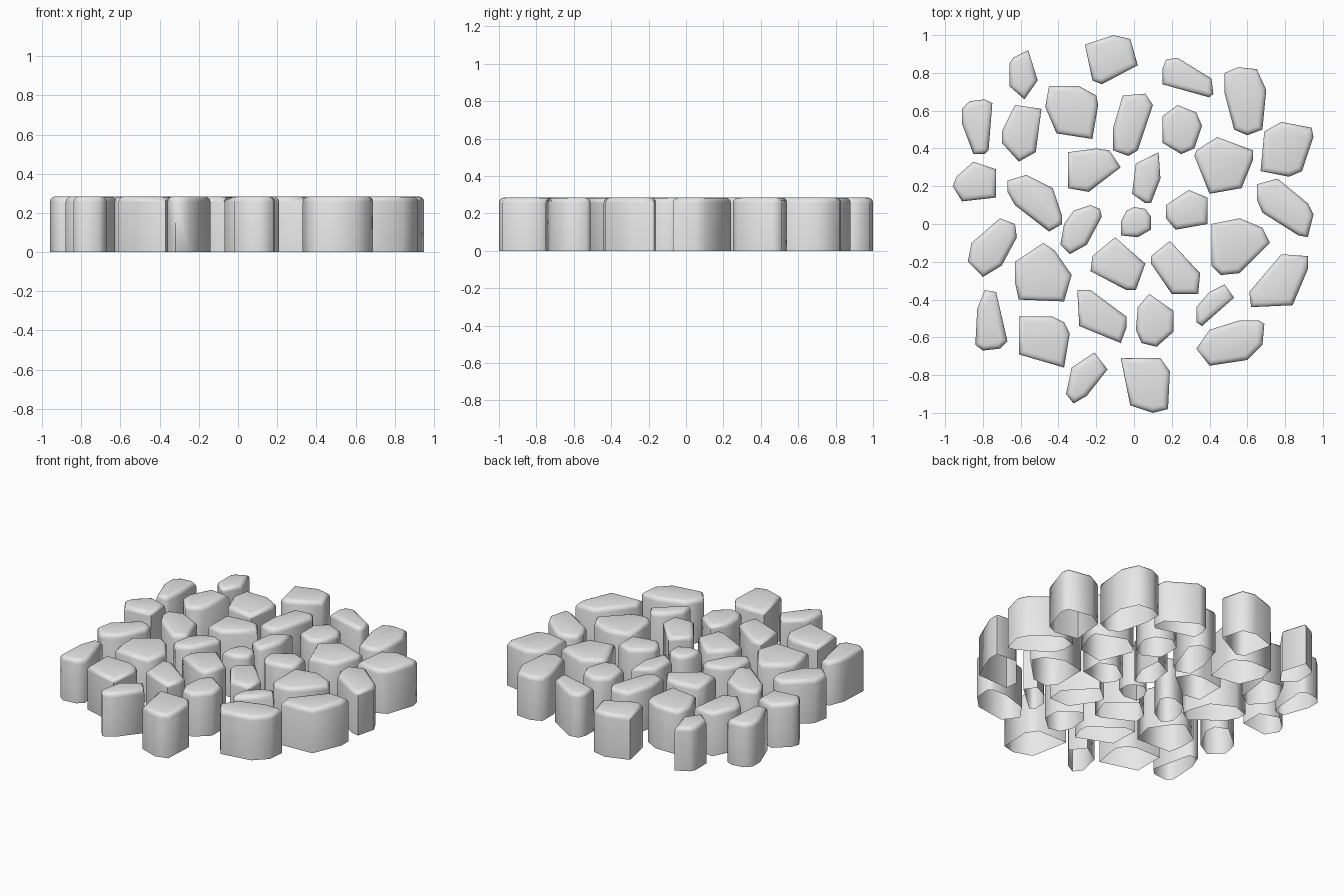
import bpy
import bmesh
import math

cube = bpy.data.objects.get("Cube")
if cube:
    bpy.data.objects.remove(cube, do_unlink=True)

HEIGHT = 0.285
ROUNDING = 0.028

# Single stone colour
grey = bpy.data.materials.new("stone grey")
grey.use_nodes = True
grey.diffuse_color = (0.8, 0.8, 0.8, 1)
grey.node_tree.nodes["Principled BSDF"].inputs["Base Color"].default_value = grey.diffuse_color

stones = []


def stone(name, *outline):
    """Hollow upright stone: extruded outline, open below, with a rounded top rim."""
    bm = bmesh.new()
    base = bm.faces.new([bm.verts.new((x, y, 0)) for x, y in outline])
    extruded = bmesh.ops.extrude_face_region(bm, geom=[base], use_keep_orig=True)["geom"]
    top = [v for v in extruded if isinstance(v, bmesh.types.BMVert)]
    bmesh.ops.translate(bm, verts=top, vec=(0, 0, HEIGHT))
    bmesh.ops.recalc_face_normals(bm, faces=bm.faces)
    floor = [f for f in bm.faces if all(v.co.z < HEIGHT / 2 for v in f.verts)]
    bmesh.ops.delete(bm, geom=floor, context='FACES_ONLY')
    rim = [e for e in bm.edges if all(v.co.z > HEIGHT / 2 for v in e.verts)]
    bmesh.ops.bevel(bm, geom=rim, offset=ROUNDING, segments=3, profile=0.5,
                    affect='EDGES', clamp_overlap=True)
    mesh = bpy.data.meshes.new(name)
    bm.to_mesh(mesh)
    bm.free()
    mesh.materials.append(grey)
    obj = bpy.data.objects.new(name, mesh)
    bpy.context.collection.objects.link(obj)
    stones.append(obj)


# Back row
stone("back_middle_stone", (-.26, .95), (-.11, 1), (-.02, .98), (.02, .84), (-.17, .74), (-.22, .76))
stone("back_right_small_stone", (-.56, .92), (-.51, .76), (-.58, .66), (-.66, .73), (-.66, .85), (-.64, .88))
stone("back_left_wedge_stone", (.15, .82), (.17, .87), (.23, .88), (.41, .77), (.42, .69), (.4, .67), (.15, .74))
stone("back_left_long_stone", (.48, .8), (.55, .83), (.65, .82), (.7, .71), (.68, .5), (.6, .47), (.53, .5), (.48, .69))

# Second row from the back
stone("back_right_outer_stone", (-.87, .65), (-.79, .66), (-.75, .64), (-.77, .39), (-.79, .37), (-.85, .37), (-.91, .53), (-.91, .61))
stone("back_right_tall_stone", (-.63, .63), (-.49, .61), (-.52, .38), (-.61, .33), (-.7, .43), (-.7, .49))
stone("back_right_broad_stone", (-.45, .73), (-.29, .73), (-.2, .68), (-.19, .63), (-.22, .45), (-.41, .48), (-.47, .62))
stone("back_inner_stone", (-.06, .68), (.06, .69), (.1, .63), (.02, .39), (-.03, .36), (-.11, .39), (-.11, .51))
stone("back_left_round_stone", (.23, .63), (.33, .59), (.36, .52), (.32, .4), (.25, .37), (.15, .43), (.15, .57))
stone("back_left_outer_stone", (.78, .54), (.94, .51), (.95, .46), (.89, .28), (.82, .25), (.67, .28), (.69, .49))
stone("back_left_broad_stone", (.44, .46), (.63, .39), (.63, .34), (.57, .19), (.4, .16), (.32, .36), (.33, .39))

# Middle rows
stone("inner_back_right_stone", (-.35, .38), (-.2, .4), (-.13, .39), (-.07, .3), (-.24, .17), (-.35, .19))
stone("inner_back_narrow_stone", (.13, .38), (.14, .24), (.09, .11), (.06, .11), (-.01, .16), (.01, .32))
stone("right_edge_stone", (-.85, .33), (-.73, .29), (-.73, .14), (-.91, .12), (-.96, .2), (-.94, .25))
stone("right_slanted_stone", (-.67, .23), (-.57, .26), (-.43, .19), (-.38, .04), (-.38, 0), (-.45, -.04), (-.63, .1), (-.67, .17))
stone("inner_right_stone", (-.23, .1), (-.18, .08), (-.17, .04), (-.25, -.11), (-.34, -.16), (-.39, -.11), (-.37, 0), (-.32, .07))
stone("centre_stone", (0, .09), (.06, .08), (.09, .04), (.09, -.03), (.02, -.07), (-.07, -.06), (-.07, .01), (-.04, .07))
stone("inner_left_stone", (.29, .18), (.39, .14), (.39, 0), (.22, -.03), (.17, .03), (.17, .1))
stone("left_edge_stone", (.76, .24), (.92, .11), (.95, .05), (.92, -.07), (.87, -.06), (.68, .06), (.65, .13), (.65, .21))
stone("left_broad_stone", (.56, .03), (.68, -.02), (.72, -.1), (.56, -.26), (.46, -.27), (.41, -.22), (.41, 0))
stone("right_outer_stone", (-.71, .03), (-.63, 0), (-.62, -.07), (-.7, -.22), (-.8, -.28), (-.88, -.2), (-.86, -.1))

# Second row from the front
stone("front_right_broad_stone", (-.48, -.1), (-.42, -.14), (-.33, -.27), (-.37, -.41), (-.61, -.4), (-.63, -.31), (-.63, -.2))
stone("inner_front_stone", (-.1, -.07), (.06, -.21), (.01, -.35), (-.04, -.35), (-.23, -.25), (-.22, -.17))
stone("inner_front_left_stone", (.19, -.09), (.35, -.26), (.34, -.37), (.2, -.37), (.09, -.21), (.09, -.17))
stone("front_left_outer_stone", (.78, -.16), (.92, -.17), (.92, -.24), (.84, -.43), (.62, -.44), (.61, -.36))
stone("front_left_small_stone", (.48, -.32), (.53, -.39), (.36, -.54), (.33, -.52), (.33, -.44), (.4, -.36))
stone("front_round_stone", (.08, -.37), (.21, -.46), (.21, -.57), (.12, -.65), (.04, -.63), (.01, -.56), (.02, -.44))
stone("front_wedge_stone", (-.3, -.35), (-.23, -.35), (-.04, -.49), (-.04, -.55), (-.07, -.63), (-.29, -.54))
stone("front_right_outer_stone", (-.79, -.35), (-.73, -.36), (-.67, -.62), (-.71, -.66), (-.8, -.67), (-.84, -.64), (-.83, -.45))

# Front row
stone("front_left_long_stone", (.56, -.51), (.66, -.51), (.69, -.53), (.68, -.64), (.6, -.72), (.4, -.75), (.33, -.66), (.4, -.56))
stone("front_right_square_stone", (-.61, -.49), (-.43, -.49), (-.37, -.52), (-.34, -.58), (-.37, -.76), (-.61, -.69))
stone("front_right_small_stone", (-.21, -.68), (-.14, -.77), (-.25, -.91), (-.32, -.95), (-.36, -.9), (-.33, -.76))
stone("front_middle_stone", (-.07, -.71), (.14, -.71), (.19, -.78), (.18, -.98), (.1, -1), (-.02, -.96))

# Soft shading over all but the sharpest corners
bpy.ops.object.select_all(action='DESELECT')
for obj in stones:
    obj.select_set(True)
bpy.context.view_layer.objects.active = stones[0]
bpy.ops.object.shade_smooth_by_angle(angle=math.radians(80))
